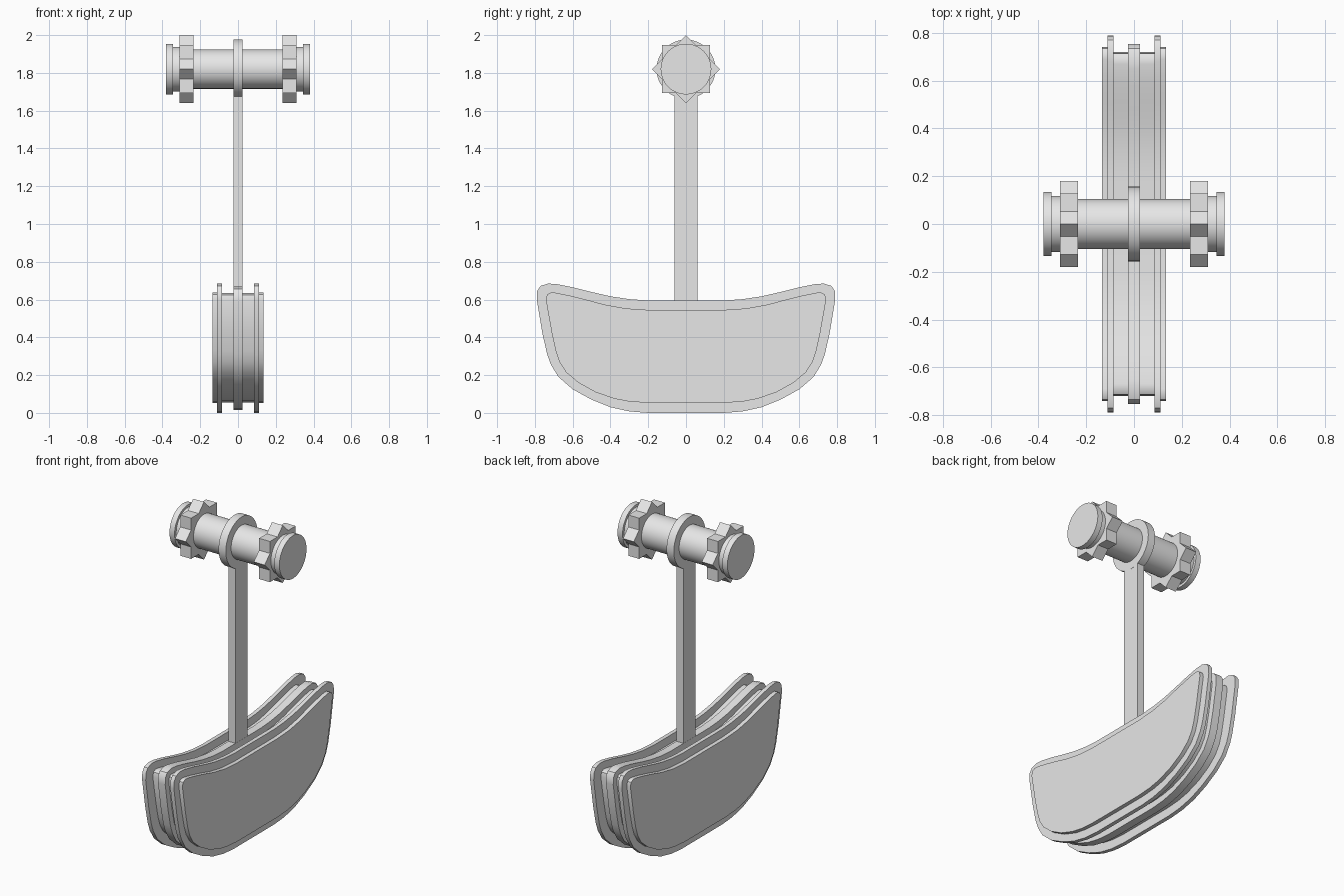
import bpy
import math

cube = bpy.data.objects.get("Cube")
if cube:
    bpy.data.objects.remove(cube, do_unlink=True)

GREY = (0.8, 0.8, 0.8, 1)
mat = bpy.data.materials.new("plain grey")
mat.use_nodes = True
mat.diffuse_color = GREY
mat.node_tree.nodes["Principled BSDF"].inputs["Base Color"].default_value = GREY

AXLE_Z = 1.82
MID_Z = 0.343


def prism(name, outline, x0, x1, smooth=True):
    """Extrude a closed (y, z) outline along x."""
    n = len(outline)
    verts = [(x, y, z) for x in (x0, x1) for y, z in outline]
    faces = [tuple(range(n))[::-1], tuple(range(n, 2 * n))]
    faces += [(i, (i + 1) % n, (i + 1) % n + n, i + n) for i in range(n)]
    mesh = bpy.data.meshes.new(name)
    mesh.from_pydata(verts, [], faces)
    mesh.materials.append(mat)
    obj = bpy.data.objects.new(name, mesh)
    bpy.context.collection.objects.link(obj)
    bpy.ops.object.select_all(action='DESELECT')
    obj.select_set(True)
    bpy.context.view_layer.objects.active = obj
    # outward normals
    bpy.ops.object.mode_set(mode='EDIT')
    bpy.ops.mesh.select_all(action='SELECT')
    bpy.ops.mesh.normals_make_consistent(inside=False)
    bpy.ops.object.mode_set(mode='OBJECT')
    if smooth:
        bpy.ops.object.shade_smooth_by_angle(angle=math.radians(35))
    return obj


def mirrored(half):
    return half + [(-y, z) for y, z in reversed(half)]


def scaled(outline, sy, sz):
    return [(y * sy, MID_Z + (z - MID_Z) * sz) for y, z in outline]


def ring(radii, count):
    """Closed outline about the axle, cycling through the radii."""
    pts = []
    for i in range(count):
        a, r = math.tau * i / count, radii[i % len(radii)]
        pts.append((r * math.sin(a), AXLE_Z + r * math.cos(a)))
    return pts


# Blade profiles, half outlines from top centre to bottom centre
rim = mirrored([(.2, .595), (.3, .602), (.4, .617), (.5, .64), (.6, .665),
                (.68, .681), (.73, .685), (.77, .672), (.788, .645), (.79, .60),
                (.76, .42), (.735, .31), (.715, .255), (.675, .19), (.6, .125),
                (.5, .07), (.4, .03), (.3, .008), (.2, 0)])
panel = mirrored([(.2, .545), (.32, .553), (.43, .573), (.53, .6), (.62, .622),
                  (.69, .636), (.715, .637), (.735, .627), (.742, .60),
                  (.71, .42), (.69, .33), (.67, .27), (.635, .215),
                  (.57, .16), (.48, .11), (.38, .075), (.3, .06), (.2, .053)])

# Layered pendulum weight
prism("weight_core", scaled(panel, .97, .99), -.09, .09)
prism("weight_centre_rib", scaled(rim, .955, .955), -.025, .025)
for side, s in (("left", 1), ("right", -1)):
    prism(side + "_weight_flange", rim, s * .085, s * .11)
    prism(side + "_weight_panel", panel, s * .105, s * .135)

# Hanging arm and its collar
prism("arm", [(-.06, .5), (.06, .5), (.06, 1.75), (-.06, 1.75)], -.024, .024, False)
prism("arm_collar", ring([.156], 48), -.025, .025)

# Axle with toothed wheels and end caps
prism("axle", ring([.104], 48), -.32, .32)
tip = .18
valley = tip * math.cos(math.pi / 4) / math.cos(math.pi / 8)
for side, s in (("left", 1), ("right", -1)):
    prism(side + "_toothed_wheel", ring([tip, valley], 16), s * .235, s * .31, False)
    prism(side + "_axle_neck", ring([.118], 48), s * .30, s * .35)
    prism(side + "_axle_cap", ring([.134], 48), s * .345, s * .38)
